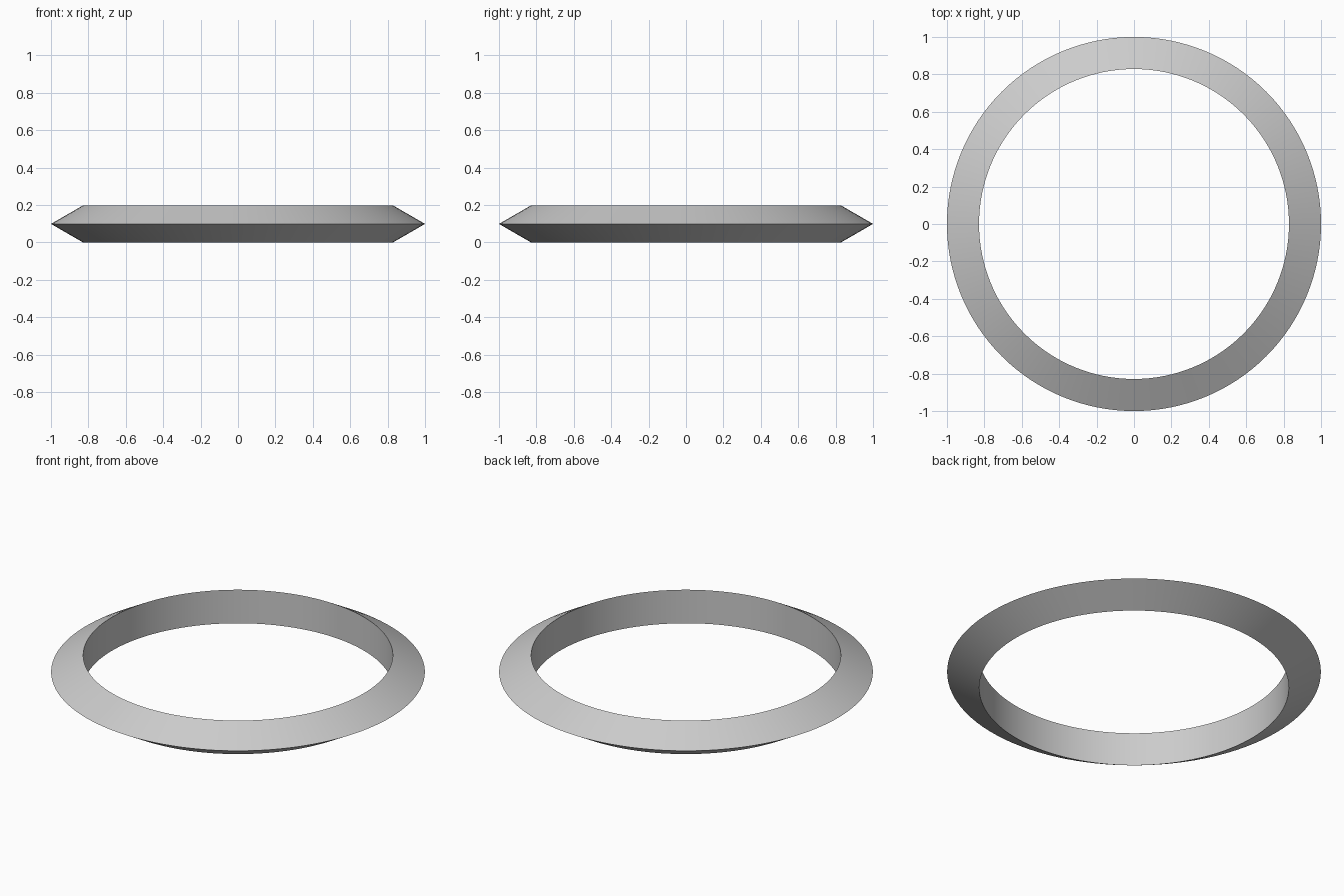
import bpy
import bmesh
import math

if "Cube" in bpy.data.objects:
    bpy.data.objects.remove(bpy.data.objects["Cube"])

SEGMENTS = 128
SIDE = 0.198                                # side of the triangular section
INNER = 1.0 - SIDE * math.sqrt(3) / 2       # equilateral section

# Cross-section: vertical inner wall and a sharp outer rim
profile = [(INNER, 0.0), (1.0, SIDE / 2), (INNER, SIDE)]

# Sweep the triangle round the z axis
bm = bmesh.new()
rings = []
for i in range(SEGMENTS):
    a = 2 * math.pi * i / SEGMENTS
    rings.append([bm.verts.new((r * math.cos(a), r * math.sin(a), z)) for r, z in profile])
for i in range(SEGMENTS):
    p, q = rings[i], rings[(i + 1) % SEGMENTS]
    for j in range(3):
        k = (j + 1) % 3
        bm.faces.new((p[j], q[j], q[k], p[k]))
bmesh.ops.recalc_face_normals(bm, faces=bm.faces)

mesh = bpy.data.meshes.new("ring")
bm.to_mesh(mesh)
bm.free()
ring = bpy.data.objects.new("ring", mesh)
bpy.context.collection.objects.link(ring)

# Smooth around the ring, sharp along its three edges
bpy.context.view_layer.objects.active = ring
ring.select_set(True)
bpy.ops.object.shade_smooth_by_angle(angle=math.radians(30))
